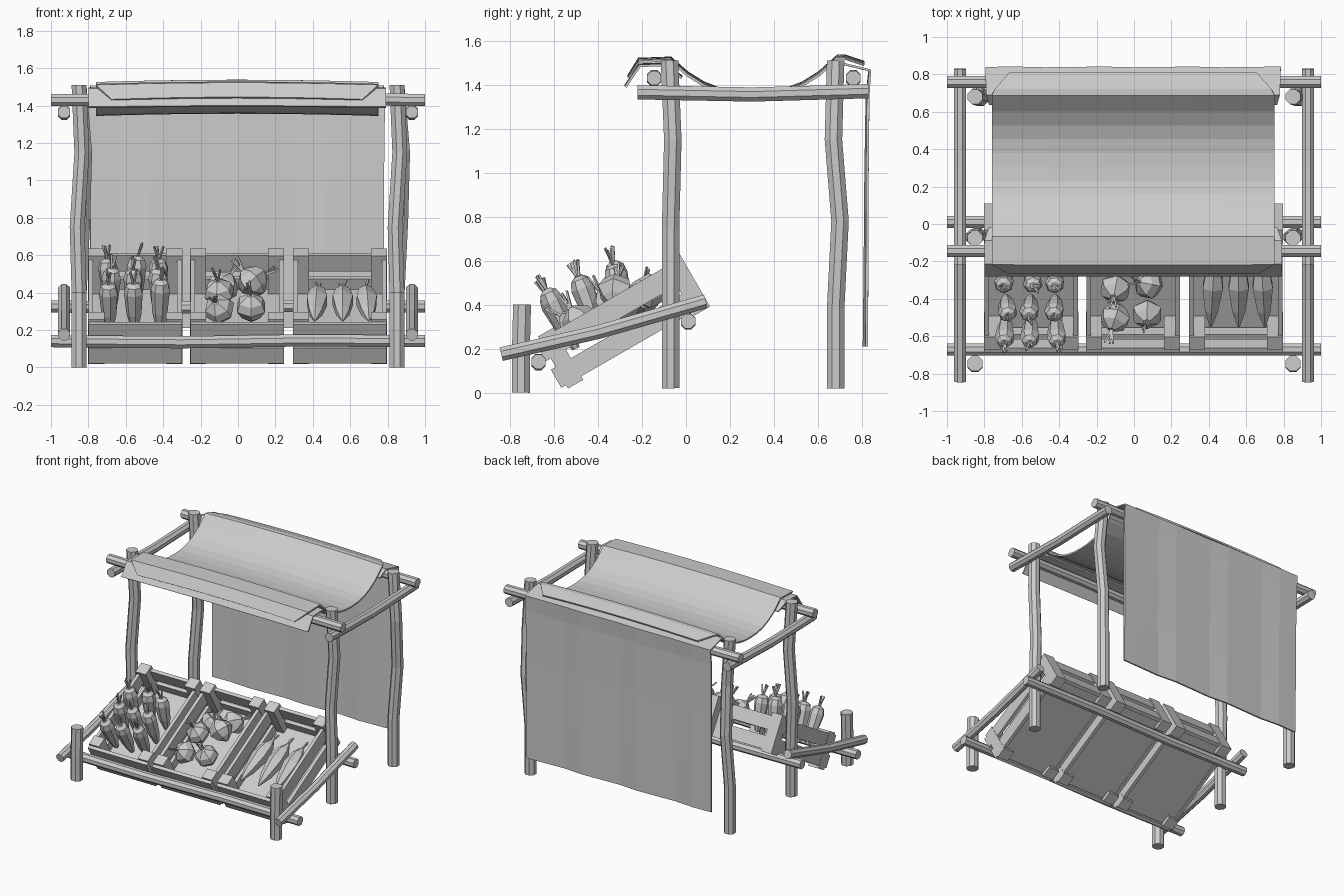
import bpy, bmesh, math, random
from mathutils import Vector, Matrix

random.seed(4)
if "Cube" in bpy.data.objects:
    bpy.data.objects.remove(bpy.data.objects["Cube"])

grey = bpy.data.materials.new("plain_grey")
grey.use_nodes = True
grey.diffuse_color = (0.6, 0.6, 0.6, 1)
grey.node_tree.nodes["Principled BSDF"].inputs["Base Color"].default_value = (0.6, 0.6, 0.6, 1)


def finish(name, bm):
    bmesh.ops.recalc_face_normals(bm, faces=bm.faces)
    mesh = bpy.data.meshes.new(name)
    bm.to_mesh(mesh)
    bm.free()
    mesh.materials.append(grey)
    obj = bpy.data.objects.new(name, mesh)
    bpy.context.collection.objects.link(obj)
    return obj


def add_tube(bm, path, radii, sides=8):
    """Loft rings along a path and cap both ends."""
    path = [Vector(p) for p in path]
    if not isinstance(radii, (list, tuple)):
        radii = [radii] * len(path)
    turn = (path[-1] - path[0]).to_track_quat('Z', 'Y')
    rings = []
    for p, r in zip(path, radii):
        angles = [math.tau * (i + 0.5) / sides for i in range(sides)]
        rings.append([bm.verts.new(p + turn @ Vector((r * math.cos(a), r * math.sin(a), 0)))
                      for a in angles])
    for a, b in zip(rings, rings[1:]):
        for i in range(sides):
            j = (i + 1) % sides
            bm.faces.new((a[i], a[j], b[j], b[i]))
    bm.faces.new(rings[0][::-1])
    bm.faces.new(rings[-1])


def pole(name, path, r):
    bm = bmesh.new()
    add_tube(bm, path, r)
    return finish(name, bm)


# Upright posts, gently bent
for side, label in ((-1, "right"), (1, "left")):
    x = 0.85 * side
    pole("back_post_" + label, [(x, 0.68, 0.02), (x, 0.68, 0.38), (x + 0.02, 0.70, 0.78),
                                (x + 0.03, 0.67, 1.15), (x, 0.68, 1.51)], 0.043)
    pole("middle_post_" + label, [(x, -0.07, 0.02), (x, -0.07, 0.4), (x - 0.01, -0.07, 0.75),
                                  (x + 0.015, -0.06, 1.15), (x, -0.075, 1.51)], 0.043)
    pole("short_front_post_" + label, [(x, -0.75, 0), (x, -0.75, 0.2), (x, -0.745, 0.4)], 0.044)
    # Side rails
    x = 0.93 * side
    pole("top_side_rail_" + label, [(x, -0.22, 1.365), (x, 0.3, 1.355), (x, 0.83, 1.37)], 0.035)
    pole("sloping_side_rail_" + label, [(x, -0.84, 0.175), (x, -0.4, 0.275), (x, 0.09, 0.415)], 0.034)

# Cross rails
for name, y, z in (("top_front_rail", -0.145, 1.43), ("top_back_rail", 0.76, 1.43),
                   ("low_front_rail", -0.67, 0.14), ("low_back_rail", 0.01, 0.325)):
    pole(name, [(-1, y, z), (-0.3, y, z - 0.006), (0.35, y, z + 0.004), (1, y, z)], 0.035)


def sheet(name, profile, columns=10, bow=0.0, wave=0.0, thickness=0.012):
    """Cloth lofted across x; each profile row is (y, z, half width)."""
    bm = bmesh.new()
    rows = []
    for k, (y, z, half) in enumerate(profile):
        row = []
        for i in range(columns + 1):
            t = 2 * i / columns - 1
            dy = wave * math.sin(i * 2.1) * k / len(profile)
            row.append(bm.verts.new((half * t - 0.005, y + dy, z + bow * (1 - t * t))))
        rows.append(row)
    for a, b in zip(rows, rows[1:]):
        for i in range(columns):
            bm.faces.new((a[i], a[i + 1], b[i + 1], b[i]))
    obj = finish(name, bm)
    solid = obj.modifiers.new("thickness", 'SOLIDIFY')
    solid.thickness = thickness
    solid.offset = 0
    return obj


# Sagging roof cloth with tapered flaps over both rails
sag = [(-0.26, 1.43, 0.67), (-0.215, 1.505, 0.755), (-0.07, 1.51, 0.755)]
for i in range(1, 10):
    t = i / 10
    sag.append((-0.07 + 0.75 * t, 1.51 - 0.16 * (1 - abs(2 * t - 1) ** 2.4), 0.755))
sag += [(0.69, 1.52, 0.755), (0.72, 1.52, 0.74), (0.81, 1.49, 0.66)]
sheet("roof_cloth", sag, bow=0.012)
# Wide valance beneath the roof cloth
sheet("front_valance", [(-0.275, 1.39, 0.795), (-0.21, 1.485, 0.795), (-0.09, 1.49, 0.795),
                        (-0.02, 1.43, 0.77)], bow=0.006)
# Hanging back curtain
sheet("back_curtain", [(0.64, 1.45, 0.77), (0.69, 1.50, 0.785), (0.835, 1.465, 0.79),
                       (0.825, 1.35, 0.79), (0.82, 0.95, 0.785), (0.818, 0.55, 0.785),
                       (0.815, 0.21, 0.785)], wave=0.008)

# Crates are made in a local frame: x across, y up the slope, z away from the floor
LENGTH, WIDTH = 0.745, 0.5
slope = Matrix.Translation((0, -0.54, 0.02)) @ Matrix.Rotation(math.radians(30), 4, 'X')


def add_box(bm, low, high):
    low, high = Vector(low), Vector(high)
    place = Matrix.Translation((low + high) / 2) @ Matrix.Diagonal((*(high - low), 1))
    bmesh.ops.create_cube(bm, size=1, matrix=place)


def crate(name, cx):
    bm = bmesh.new()
    h = WIDTH / 2
    add_box(bm, (-h + 0.02, 0.01, 0.025), (h - 0.02, LENGTH - 0.01, 0.045))
    for bottom, top in ((0.015, 0.11), (0.155, 0.255)):
        for s in (-1, 1):
            xs = sorted((s * h, s * (h - 0.025)))
            add_box(bm, (xs[0], 0.0, bottom), (xs[1], LENGTH, top))
        add_box(bm, (-h, -0.022, bottom), (h, 0.004, top))
        add_box(bm, (-h + 0.005, LENGTH - 0.03, bottom), (h - 0.005, LENGTH - 0.005, top))
    # Corner posts
    for s in (-1, 1):
        xs = sorted((s * (h + 0.002), s * (h - 0.085)))
        add_box(bm, (xs[0], 0.003, -0.003), (xs[1], 0.083, 0.27))
        add_box(bm, (xs[0], LENGTH - 0.08, -0.003), (xs[1], LENGTH + 0.003, 0.28))
    bm.transform(Matrix.Translation((cx, 0, 0)) @ slope)
    finish(name, bm)


crate("carrot_crate", -0.55)
crate("turnip_crate", -0.005)
crate("pod_crate", 0.545)


def add_stems(bm, top, axis, count, length, r=0.008):
    for i in range(count):
        lean = Vector((random.uniform(-1, 1), random.uniform(-1, 1), random.uniform(-0.3, 0.5)))
        add_tube(bm, [top - axis * 0.01, top + (axis + lean * 0.4).normalized() * length], [r, r * 0.8], 4)


def root(name, base, top, shape, sides, stems, stem_length):
    """Vegetable turned around an axis; shape rows are (height fraction, radius)."""
    base, top = Vector(base), Vector(top)
    bm = bmesh.new()
    add_tube(bm, [base.lerp(top, t) for t, r in shape], [r for t, r in shape], sides)
    add_stems(bm, top, (top - base).normalized(), stems, stem_length)
    finish(name, bm)


# Rows of upright carrots
carrot = [(0, 0.018), (0.35, 0.042), (0.8, 0.053), (0.94, 0.042), (1, 0.018)]
rows = [((-0.50, 0.20), (-0.635, 0.46)), ((-0.39, 0.26), (-0.49, 0.53)), ((-0.27, 0.32), (-0.33, 0.59))]
for k, ((by, bz), (ty, tz)) in enumerate(rows):
    for i in range(3):
        x = -0.685 + 0.133 * i
        dx, dz = random.uniform(-0.015, 0.015), random.uniform(-0.015, 0.015)
        root(f"carrot_{k}_{i}", (x, by, bz), (x + dx, ty, tz + dz), carrot, 7, 3, 0.075)

# Heap of faceted turnips
turnip = [(0, 0.012), (0.2, 0.055), (0.5, 0.086), (0.78, 0.07), (1, 0.02)]
spots = [(-0.10, -0.50, 0.31), (0.07, -0.48, 0.32), (-0.10, -0.345, 0.40), (0.08, -0.32, 0.46),
         (-0.08, -0.20, 0.43), (0.08, -0.17, 0.46)]
for k, spot in enumerate(spots):
    lean = Vector((random.uniform(-0.7, 0.7), random.uniform(-0.9, 0.2), random.uniform(0.3, 0.9))).normalized()
    centre = Vector(spot)
    root(f"turnip_{k}", centre - lean * 0.085, centre + lean * 0.08, turnip, 6, 3, 0.08)

# Long pods lying down the slope
pod = [(0, 0.006), (0.25, 0.04), (0.6, 0.062), (0.85, 0.045), (1, 0.012)]
for k, x in enumerate((0.43, 0.56, 0.68)):
    root(f"pod_{k}", (x + 0.02 * (k - 1), -0.55, 0.25), (x, -0.19, 0.43), pod, 6, 2, 0.06)
